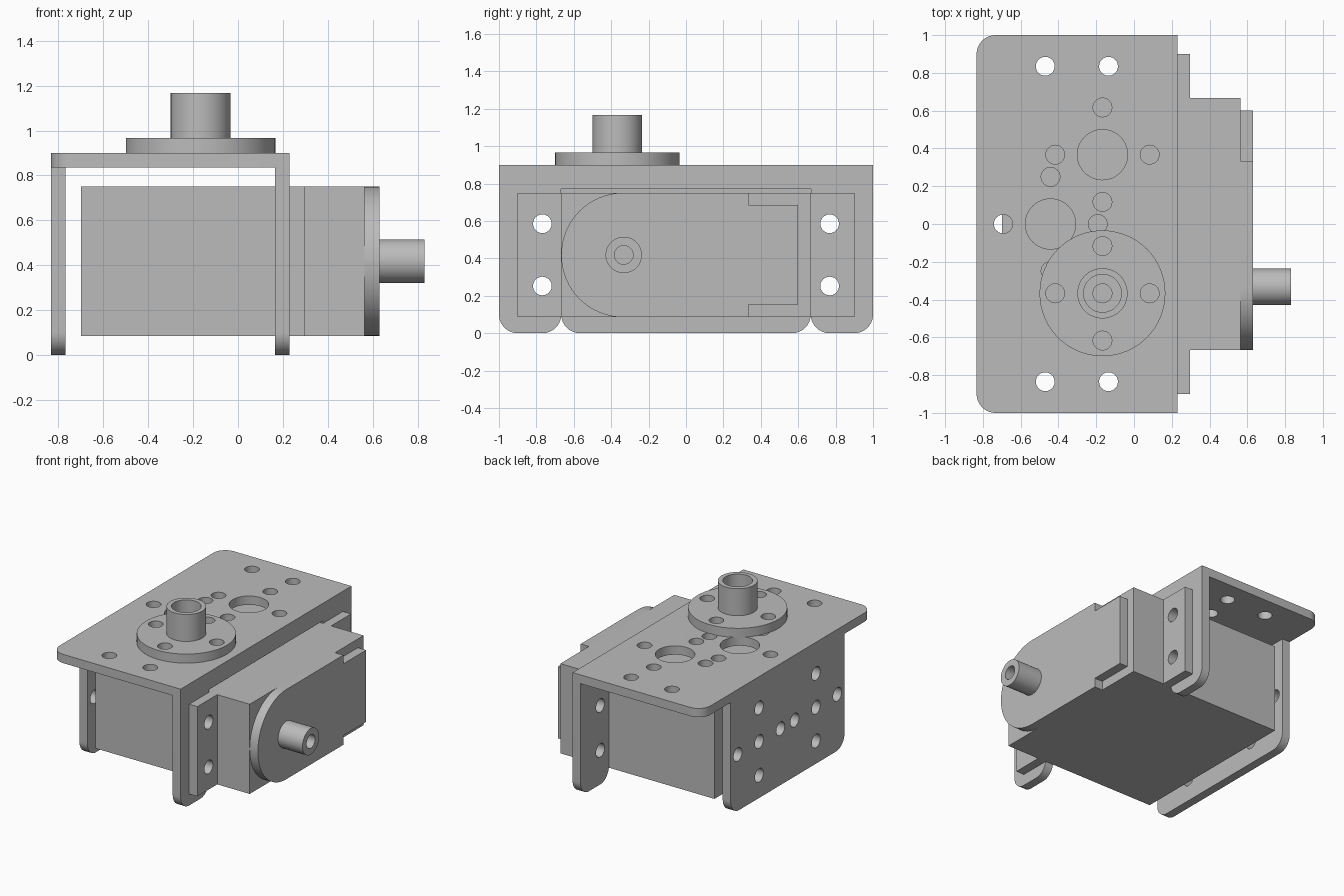
import bpy
from math import sin, cos, pi
from mathutils import Vector, Matrix

if "Cube" in bpy.data.objects:
    bpy.data.objects.remove(bpy.data.objects["Cube"])

# Single metal grey
grey = bpy.data.materials.new("plain grey")
grey.use_nodes = True
colour = (0.5, 0.5, 0.5, 1)
grey.diffuse_color = colour
grey.node_tree.nodes["Principled BSDF"].inputs["Base Color"].default_value = colour


def circle(u, v, r, n=48):
    return [(u + r * cos(2 * pi * i / n), v + r * sin(2 * pi * i / n)) for i in range(n)]


def rounded(corners, steps=16):
    """Outline from (u, v, radius) right-angle corners."""
    out = []
    for i, (u, v, r) in enumerate(corners):
        p = Vector((u, v))
        if not r:
            out.append((u, v))
            continue
        d1 = (Vector(corners[i - 1][:2]) - p).normalized()
        d2 = (Vector(corners[(i + 1) % len(corners)][:2]) - p).normalized()
        c = p + r * (d1 + d2)
        for k in range(steps + 1):
            t = pi / 2 * k / steps
            out.append(tuple(c - r * (d2 * cos(t) + d1 * sin(t))))
    return out


def box(u0, u1, v0, v1):
    return [(u0, v0), (u1, v0), (u1, v1), (u0, v1)]


def cross(u, v, centre_r):
    """Centre hole with four small holes around it."""
    ring = [(1, 0), (-1, 0), (0, 1), (0, -1)]
    return [circle(u, v, centre_r)] + [
        circle(u + PITCH * a, v + PITCH * b, HOLE, 24) for a, b in ring]


def slab(name, axis, lo, hi, outline, holes=()):
    """Extrude a pierced outline along x (drawn in y, z) or z (drawn in x, y)."""
    curve = bpy.data.curves.new(name, "CURVE")
    curve.dimensions = "2D"
    curve.fill_mode = "BOTH"
    curve.extrude = (hi - lo) / 2
    for loop in [outline, *holes]:
        s = curve.splines.new("POLY")
        s.points.add(len(loop) - 1)
        for pt, (u, v) in zip(s.points, loop):
            pt.co = (u, v, 0, 1)
        s.use_cyclic_u = True
    obj = bpy.data.objects.new(name, curve)
    bpy.context.collection.objects.link(obj)
    bpy.ops.object.select_all(action="DESELECT")
    obj.select_set(True)
    bpy.context.view_layer.objects.active = obj
    bpy.ops.object.convert(target="MESH")
    obj = bpy.context.object
    bpy.ops.object.mode_set(mode="EDIT")
    bpy.ops.mesh.select_all(action="SELECT")
    bpy.ops.mesh.remove_doubles(threshold=0.0005)
    bpy.ops.mesh.normals_make_consistent(inside=False)
    bpy.ops.object.mode_set(mode="OBJECT")
    turn = Matrix(((0, 0, 1), (1, 0, 0), (0, 1, 0))).to_4x4() if axis == "x" else Matrix()
    obj.data.transform(turn @ Matrix.Translation((0, 0, (lo + hi) / 2)))
    obj.data.materials.clear()
    obj.data.materials.append(grey)
    bpy.ops.object.shade_smooth_by_angle(angle=0.6)
    return obj


HOLE, PITCH, ROUND = 0.05, 0.25, 0.1
HUB_X, HUB_Y = -0.167, -0.367
MID_Z = 0.418
END = 0.667          # half length of the motor body
LOW, HIGH = 0.085, 0.75

# Bracket top with three hub patterns and end holes
top_holes = [circle(x, y, HOLE, 24) for x in (-0.47, -0.135) for y in (-0.835, 0.835)]
for x, y in ((HUB_X, HUB_Y), (HUB_X, -HUB_Y), (-0.442, 0)):
    top_holes += cross(x, y, 0.133)
slab("bracket_top", "z", 0.835, 0.9,
     rounded([(-0.833, -1, ROUND), (0.165, -1, 0), (0.165, 1, 0), (-0.833, 1, ROUND)]),
     top_holes)

# Bracket wall with two drilled patterns
slab("bracket_back_wall", "x", -0.833, -0.768,
     rounded([(-END, 0, ROUND), (END, 0, ROUND), (END, 0.835, 0), (-END, 0.835, 0)]),
     cross(-0.333, MID_Z, HOLE) + cross(0.333, MID_Z, HOLE))

# Open bracket wall with two legs, and the motor flange behind the same screws
screws = [circle(y, z, HOLE, 24) for y in (-0.768, 0.768) for z in (0.252, 0.585)]
slab("bracket_open_wall", "x", 0.165, 0.23,
     rounded([(-1, 0, ROUND), (-END, 0, ROUND), (-END, 0.77, 0), (END, 0.77, 0),
              (END, 0, ROUND), (1, 0, ROUND), (1, 0.9, 0), (-1, 0.9, 0)]), screws)
slab("motor_flange", "x", 0.23, 0.297, box(-0.9, 0.9, LOW, HIGH), screws)

# Motor body, stepped cap and hollow shaft
slab("motor_body", "x", -0.7, 0.563, box(-END, END, LOW, HIGH))
r = (HIGH - LOW) / 2 - 0.001
slab("motor_cap", "x", 0.563, 0.63,
     rounded([(-END, LOW, r), (0.333, LOW, 0), (0.333, 0.153, 0), (0.6, 0.153, 0),
              (0.6, 0.685, 0), (0.333, 0.685, 0), (0.333, HIGH, 0), (-END, HIGH, r)]))
slab("motor_shaft", "x", 0.63, 0.83, circle(-0.333, MID_Z, 0.097),
     [circle(-0.333, MID_Z, HOLE, 24)])

# Hub disc and tube
slab("hub_disc", "z", 0.9, 0.967, circle(HUB_X, HUB_Y, 0.333, 64), cross(HUB_X, HUB_Y, HOLE))
slab("hub_tube", "z", 0.967, 1.167, circle(HUB_X, HUB_Y, 0.133), [circle(HUB_X, HUB_Y, 0.1)])
